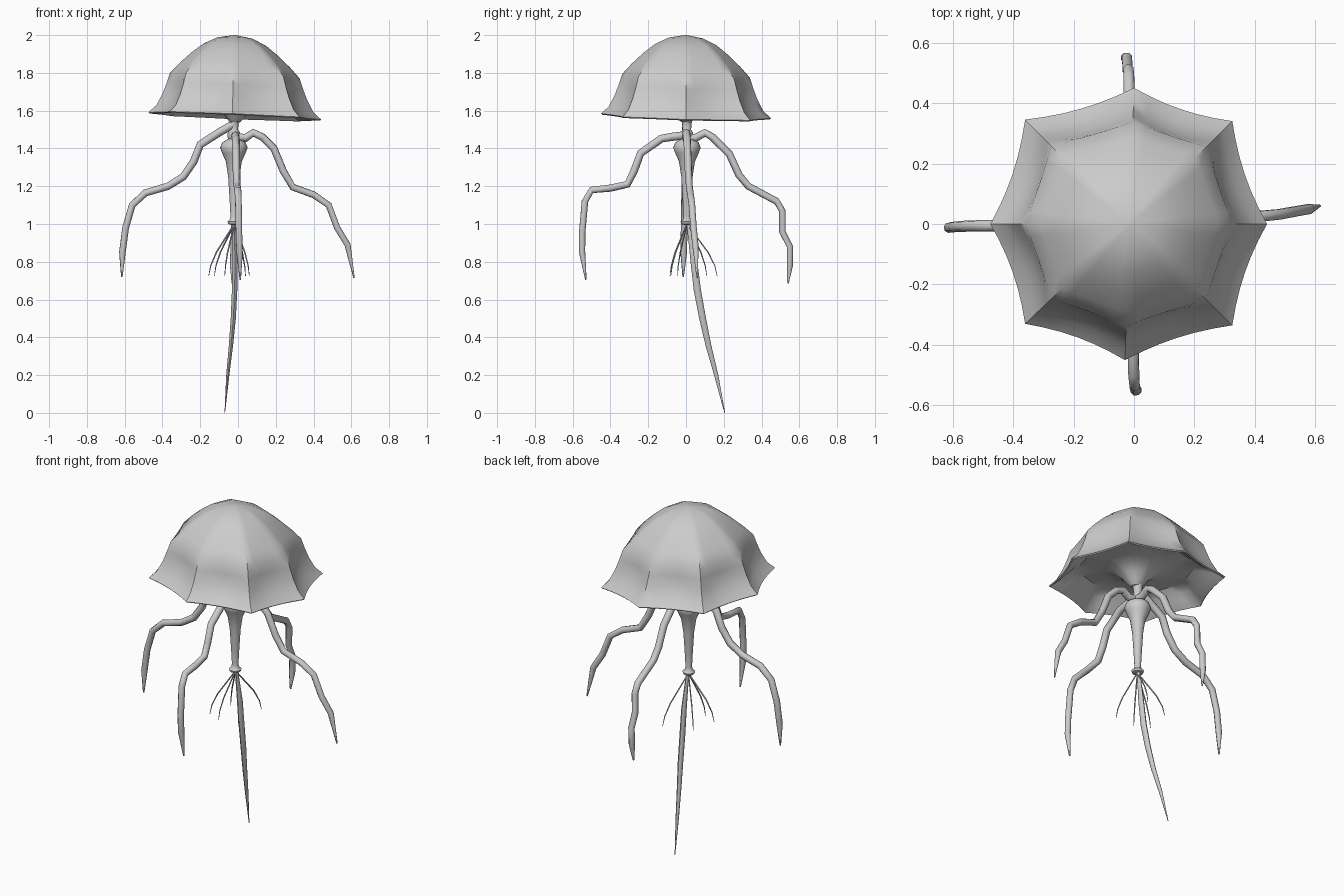
import bpy, bmesh, math
from mathutils import Vector

if "Cube" in bpy.data.objects:
    bpy.data.objects.remove(bpy.data.objects["Cube"])

grey = bpy.data.materials.new("pale_grey")
grey.diffuse_color = (0.6, 0.6, 0.6, 1)
grey.use_nodes = True
grey.node_tree.nodes["Principled BSDF"].inputs["Base Color"].default_value = grey.diffuse_color


def finish(name, rings, cap_start=True, cap_end=True, angle=40):
    """Skin a list of point rings into one object."""
    bm = bmesh.new()
    vs = [[bm.verts.new(p) for p in r] for r in rings]
    n = len(vs[0])
    for a, b in zip(vs, vs[1:]):
        for i in range(n):
            j = (i + 1) % n
            bm.faces.new((a[i], a[j], b[j], b[i]))
    if cap_start:
        bm.faces.new(vs[0])
    if cap_end:
        bm.faces.new(vs[-1])
    bmesh.ops.recalc_face_normals(bm, faces=bm.faces)
    me = bpy.data.meshes.new(name)
    bm.to_mesh(me)
    bm.free()
    me.materials.append(grey)
    ob = bpy.data.objects.new(name, me)
    bpy.context.collection.objects.link(ob)
    bpy.ops.object.select_all(action='DESELECT')
    ob.select_set(True)
    bpy.context.view_layer.objects.active = ob
    bpy.ops.object.shade_smooth_by_angle(angle=math.radians(angle))
    return ob


def tube(name, pts, radii, sides=8, squash=1.0):
    """Round tube along a path; squash flattens it in x."""
    pts = [Vector(p) for p in pts]
    rings, u = [], None
    for i, p in enumerate(pts):
        t = (pts[min(i + 1, len(pts) - 1)] - pts[max(i - 1, 0)]).normalized()
        if u is None:
            u = t.orthogonal()
            if abs(t.z) > 0.7:
                u = Vector((1, 0, 0))
        u = (u - t * u.dot(t)).normalized()
        v = t.cross(u)
        rings.append([p + (u * math.cos(k * math.tau / sides) * squash
                           + v * math.sin(k * math.tau / sides)) * radii[i]
                      for k in range(sides)])
    return finish(name, rings, angle=50)


# Bell: eight ribbed panels, dome, scalloped skirt, inner wall and flat underside
C = Vector((-0.015, 0))
corners = [(0.44, 0), (0.325, 0.34), (0, 0.45), (-0.36, 0.345),
           (-0.475, 0), (-0.36, -0.33), (-0.03, -0.45), (0.325, -0.335)]
# scale of the rim, height, inward dent of panel middles
profile = [(0.01, 2.0, 0), (0.20, 1.985, -.01), (0.36, 1.95, -.02), (0.50, 1.90, -.02),
           (0.64, 1.84, -.01), (0.75, 1.785, 0.01), (0.79, 1.73, .05), (0.84, 1.67, .06),
           (0.91, 1.61, .05), (1.0, 1.572, .04),
           (0.985, 1.566, .04), (0.89, 1.60, .05), (0.81, 1.635, .05), (0.70, 1.66, .02),
           (0.45, 1.65, 0), (0.28, 1.635, -.03), (0.17, 1.60, -.06), (0.11, 1.565, -.06),
           (0.06, 1.54, -.06)]
SEG = 6
rings = []
for s, z, dent in profile:
    ring = []
    for i in range(8):
        a = Vector(corners[i]) - C
        b = Vector(corners[(i + 1) % 8]) - C
        for k in range(SEG):
            t = k / SEG
            p = C + a.lerp(b, t) * s * (1 - dent * 4 * t * (1 - t))
            ring.append((p.x, p.y, z - 0.042 * (p.x - C.x) - 0.027 * p.y))
    rings.append(ring)
finish("bell", rings, angle=38)

# Central stalk: neck, bulb, tapering trunk and flared mouth
stalk = [(1.58, .04), (1.54, .026), (1.50, .022), (1.485, .032), (1.465, .034), (1.45, .03),
         (1.432, .062), (1.405, .073), (1.375, .062), (1.33, .042), (1.25, .030), (1.12, .022),
         (1.04, .018), (1.022, .022), (1.012, .034), (1.0, .03), (0.995, .012)]
tube("stalk", [(-0.022, 0.005, z) for z, r in stalk], [r for z, r in stalk], 16)

# Long tail
tube("tail", [(-.02, .012, 1.01), (-.018, .028, .9), (-.016, .042, .8), (-.018, .06, .65),
              (-.025, .088, .5), (-.037, .118, .36), (-.054, .16, .2), (-.07, .205, 0)],
     [.010, .014, .018, .019, .018, .015, .011, .002], 8, 0.75)

# Four kinked tentacles: (outward distance, height)
arms = {
    "left_tentacle": ((-1, 0), -.015, [(.02, 1.53), (.1, 1.485), (.2, 1.42), (.235, 1.33),
        (.29, 1.25), (.37, 1.2), (.49, 1.165), (.56, 1.1), (.595, .98), (.612, .85), (.615, .72)]),
    "right_tentacle": ((1, 0), .06, [(.0, 1.46), (.04, 1.455), (.08, 1.483), (.13, 1.46),
        (.19, 1.4), (.24, 1.28), (.29, 1.195), (.4, 1.155), (.48, 1.1), (.525, .98),
        (.58, .89), (.614, .715)]),
    "front_tentacle": ((0, -1), .012, [(.0, 1.47), (.07, 1.462), (.13, 1.452), (.24, 1.375),
        (.275, 1.28), (.31, 1.21), (.4, 1.19), (.5, 1.18), (.535, 1.12), (.55, .95),
        (.55, .85), (.53, .705)]),
    "back_tentacle": ((0, 1), -.03, [(.0, 1.46), (.05, 1.455), (.1, 1.483), (.14, 1.46),
        (.23, 1.37), (.28, 1.26), (.33, 1.2), (.48, 1.12), (.51, 1.07), (.51, .96),
        (.55, .88), (.55, .78), (.54, .685)]),
}
for name, (d, drift, path) in arms.items():
    pts, radii, n = [], [], len(path) - 1
    for i, (r, z) in enumerate(path):
        f = i / n
        off = drift * f * f
        base = -0.015 * (1 - f) if d[0] == 0 else 0
        pts.append((d[0] * r + (off if d[0] == 0 else 0) + base,
                    d[1] * r + (off if d[1] == 0 else 0), z))
        radii.append(.004 if i == n else .022 - .005 * f)
    tube(name, pts, radii, 8)

# Thin feelers hanging from the mouth
ends = [(-.155, -.045), (-.125, .11), (-.07, -.085), (.06, -.08), (.04, .165)]
for i, (x, y) in enumerate(ends):
    pts = []
    for t, h in ((0, 1.0), (.35, .925), (.7, .85), (.92, .78), (1, .725)):
        pts.append((-.02 + (x + .02) * t, .005 + (y - .005) * t, h))
    tube("feeler_%d" % (i + 1), pts, [.004, .004, .004, .003, .0015], 6)
